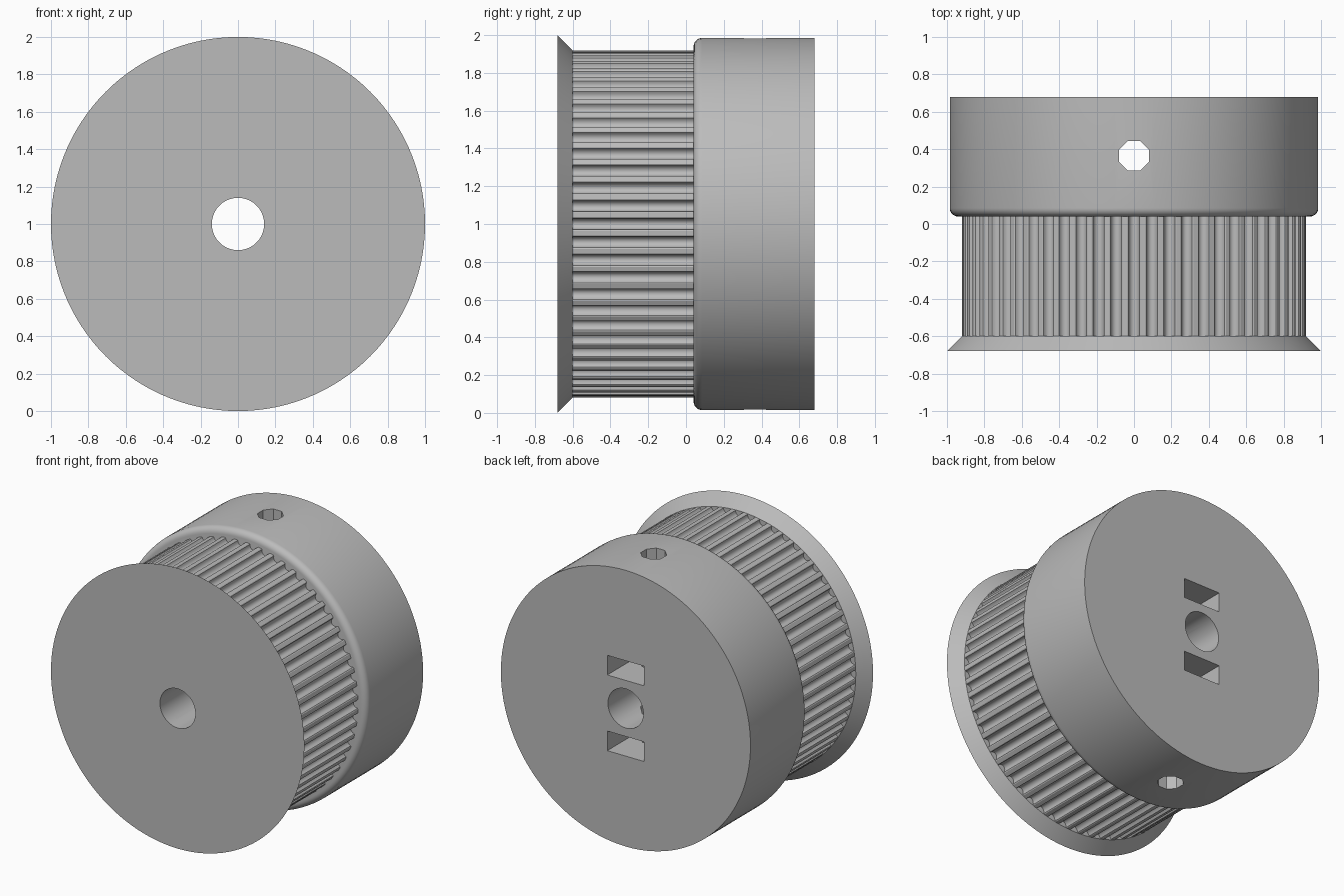
import bpy, bmesh, math

if "Cube" in bpy.data.objects:
    bpy.data.objects.remove(bpy.data.objects["Cube"])

TEETH = 60
CZ = 1.0  # height of the pulley axis

grey = bpy.data.materials.new("plain grey")
grey.diffuse_color = (0.50, 0.50, 0.50, 1)
grey.use_nodes = True
grey.node_tree.nodes["Principled BSDF"].inputs["Base Color"].default_value = grey.diffuse_color


def make_object(name, bm):
    bmesh.ops.recalc_face_normals(bm, faces=bm.faces[:])
    mesh = bpy.data.meshes.new(name)
    bm.to_mesh(mesh)
    bm.free()
    obj = bpy.data.objects.new(name, mesh)
    mesh.materials.append(grey)
    bpy.context.collection.objects.link(obj)
    return obj


def loft(name, rings):
    """Solid between matching rings of (x, y, z) points, capped at both ends."""
    bm = bmesh.new()
    loops = [[bm.verts.new(p) for p in ring] for ring in rings]
    n = len(loops[0])
    for a, b in zip(loops, loops[1:]):
        for i in range(n):
            j = (i + 1) % n
            bm.faces.new((a[i], a[j], b[j], b[i]))
    bm.faces.new(loops[0])
    bm.faces.new(loops[-1])
    return make_object(name, bm)


def circle(r, y, n):
    return [(r * math.cos(2 * math.pi * i / n), y, CZ + r * math.sin(2 * math.pi * i / n))
            for i in range(n)]


def box(name, x, y0, y1, z0, z1):
    return loft(name, [[(-x, y, z0), (x, y, z0), (x, y, z1), (-x, y, z1)] for y in (y0, y1)])


def cut(obj, cutters):
    for c in cutters:
        c.hide_render = True
        c.hide_set(True)
        m = obj.modifiers.new(c.name, 'BOOLEAN')
        m.operation, m.solver, m.object = 'DIFFERENCE', 'EXACT', c


# Flared front flange
flange = loft("flange", [circle(1.0, -0.68, 120), circle(0.92, -0.60, 120)])

# Toothed drum: rounded grooves around the rim
R, DEPTH, HALF = 0.92, 0.038, 0.030
pitch = 2 * math.pi / TEETH
profile = [(-HALF - 0.006, 0)]
for k in range(9):
    t = math.pi * k / 8
    profile.append((-HALF * math.cos(t), 0.004 + (DEPTH - 0.004) * math.sin(t)))
profile.append((HALF + 0.006, 0))


def toothed(y):
    ring = []
    for i in range(TEETH):
        for s, d in profile:
            a = i * pitch + s / R
            ring.append(((R - d) * math.cos(a), y, CZ + (R - d) * math.sin(a)))
    return ring


drum = loft("toothed_drum", [toothed(-0.60), toothed(0.04)])

# Hub with rounded front edge
F = 0.045
hub_rings = [circle(0.985 - F + F * math.sin(t), 0.04 + F - F * math.cos(t), 120)
             for t in (math.pi / 2 * k / 6 for k in range(7))]
hub = loft("hub", hub_rings + [circle(0.985, 0.68, 120)])

# Holes: shaft bore, octagonal set screw hole, two nut slots
bore = loft("bore_cutter", [circle(0.14, -1, 40), circle(0.14, 1, 40)])
r8 = 0.08 / math.cos(math.pi / 8)
octagon = [(r8 * math.cos(math.pi * (i + 0.5) / 4), 0.365 + r8 * math.sin(math.pi * (i + 0.5) / 4))
           for i in range(8)]
screw = loft("screw_cutter", [[(x, y, z) for x, y in octagon] for z in (-0.5, 2.5)])
slots = [box("nut_cutter", 0.145, 0.22, 0.8, z - 0.07, z + 0.07) for z in (CZ - 0.27, CZ + 0.27)]

cut(flange, [bore])
cut(drum, [bore])
cut(hub, [bore, screw] + slots)

# Smooth curved walls, sharp edges
for obj in (flange, drum, hub):
    bpy.ops.object.select_all(action='DESELECT')
    obj.select_set(True)
    bpy.context.view_layer.objects.active = obj
    for m in list(obj.modifiers):
        bpy.ops.object.modifier_apply(modifier=m.name)
    bpy.ops.object.shade_smooth_by_angle(angle=math.radians(30))
